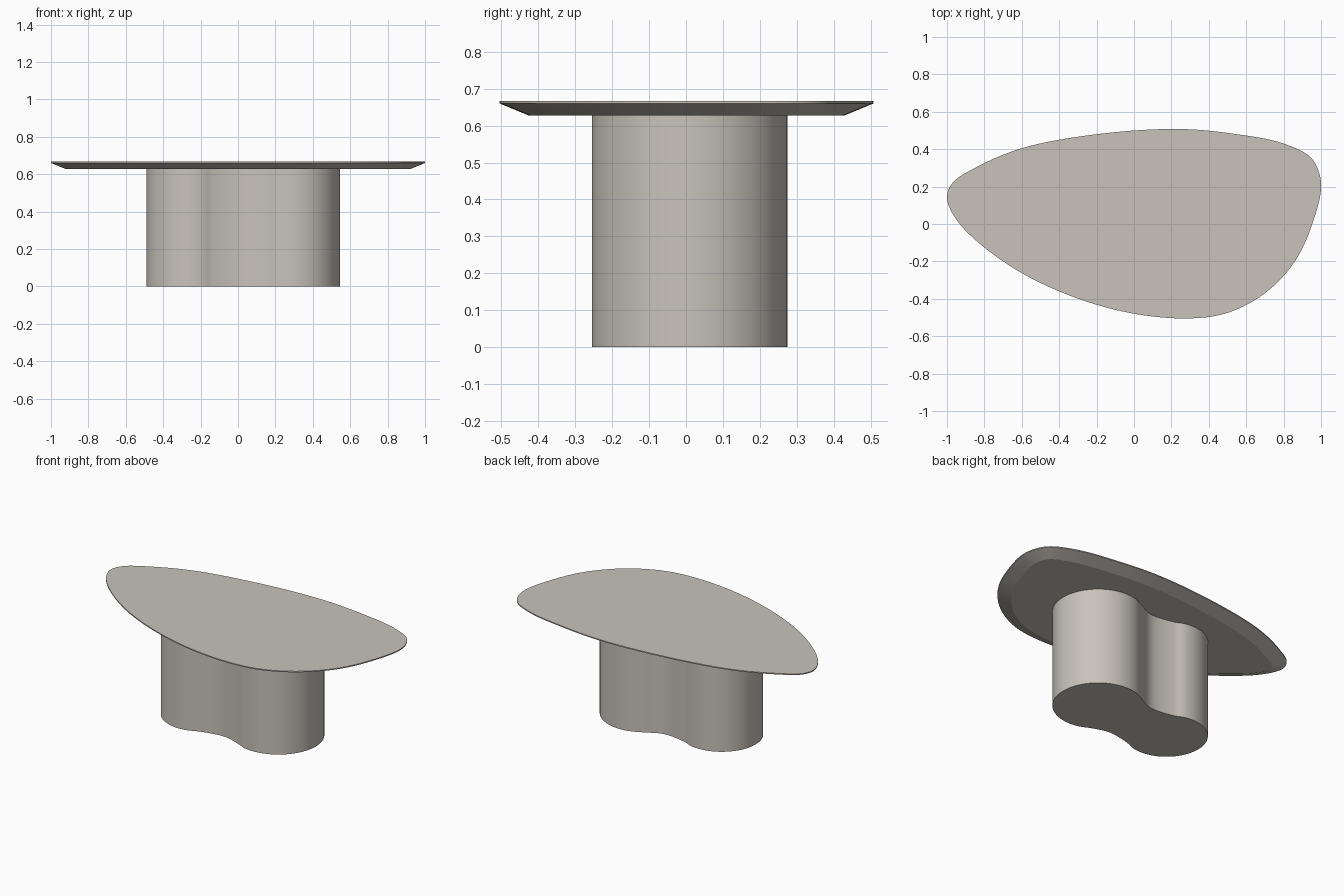
import bpy, bmesh, math
from mathutils import Vector

if "Cube" in bpy.data.objects:
    bpy.data.objects.remove(bpy.data.objects["Cube"])

stone = bpy.data.materials.new("warm grey stone")
stone.diffuse_color = (0.58, 0.55, 0.50, 1)
stone.use_nodes = True
stone.node_tree.nodes["Principled BSDF"].inputs["Base Color"].default_value = stone.diffuse_color


def closed_spline(points, steps):
    """Smooth closed curve through the points (centripetal Catmull-Rom)."""
    p = [Vector(q) for q in points]
    n, out = len(p), []
    for i in range(n):
        a, b, c, d = p[i - 1], p[i], p[(i + 1) % n], p[(i + 2) % n]
        t1 = (b - a).length ** 0.5
        t2 = t1 + (c - b).length ** 0.5
        t3 = t2 + (d - c).length ** 0.5
        for s in range(steps):
            t = t1 + (t2 - t1) * s / steps
            a1 = a.lerp(b, t / t1)
            a2 = b.lerp(c, (t - t1) / (t2 - t1))
            a3 = c.lerp(d, (t - t2) / (t3 - t2))
            b1 = a1.lerp(a2, t / t2)
            b2 = a2.lerp(a3, (t - t1) / (t3 - t1))
            out.append(b1.lerp(b2, (t - t1) / (t2 - t1)))
    return out


def inset(loop, dist):
    """Move a counter-clockwise outline inwards along its normals."""
    n, out = len(loop), []
    for i, q in enumerate(loop):
        t = (loop[(i + 1) % n] - loop[i - 1]).normalized()
        out.append(q + Vector((-t.y, t.x)) * dist)
    return out


def loft(name, rings):
    """Stack outlines (loop, z) from bottom to top into a capped solid."""
    bm = bmesh.new()
    rows = [[bm.verts.new((q.x, q.y, z)) for q in loop] for loop, z in rings]
    n = len(rows[0])
    for lo, hi in zip(rows, rows[1:]):
        for i in range(n):
            j = (i + 1) % n
            bm.faces.new((lo[i], lo[j], hi[j], hi[i]))
    bm.faces.new(rows[-1])
    bm.faces.new(rows[0][::-1])
    mesh = bpy.data.meshes.new(name)
    bm.to_mesh(mesh)
    bm.free()
    mesh.materials.append(stone)
    obj = bpy.data.objects.new(name, mesh)
    bpy.context.collection.objects.link(obj)
    bpy.ops.object.select_all(action='DESELECT')
    obj.select_set(True)
    bpy.context.view_layer.objects.active = obj
    bpy.ops.object.shade_smooth_by_angle(angle=math.radians(15))
    return obj


# Table top: rounded pebble outline with an under-bevelled edge
top_outline = closed_spline([
    (-1, .14), (-.94, .01), (-.70, -.20), (-.40, -.36), (-.05, -.47),
    (.28, -.505), (.50, -.475), (.70, -.37), (.86, -.20), (.96, .02),
    (1, .22), (.95, .35), (.80, .43), (.55, .48), (.24, .508),
    (-.20, .48), (-.60, .405), (-.85, .30), (-.97, .22)], 10)
loft("table_top", [(inset(top_outline, .08), .627),
                   (top_outline, .660), (top_outline, .667)])


# Pedestal: two round lobes joined by a soft waist
def arc(cx, cy, r, start, end, count):
    return [(cx + r * math.cos(math.radians(start + (end - start) * k / count)),
             cy + r * math.sin(math.radians(start + (end - start) * k / count)))
            for k in range(count + 1)]


foot = (arc(.28, .01, .265, -122, 122, 14) + [(.03, .185)]
        + arc(-.25, -.005, .24, 60, 300, 14) + [(.03, -.185)])
foot_outline = closed_spline(foot, 5)
loft("pedestal", [(foot_outline, 0), (foot_outline, .627)])
